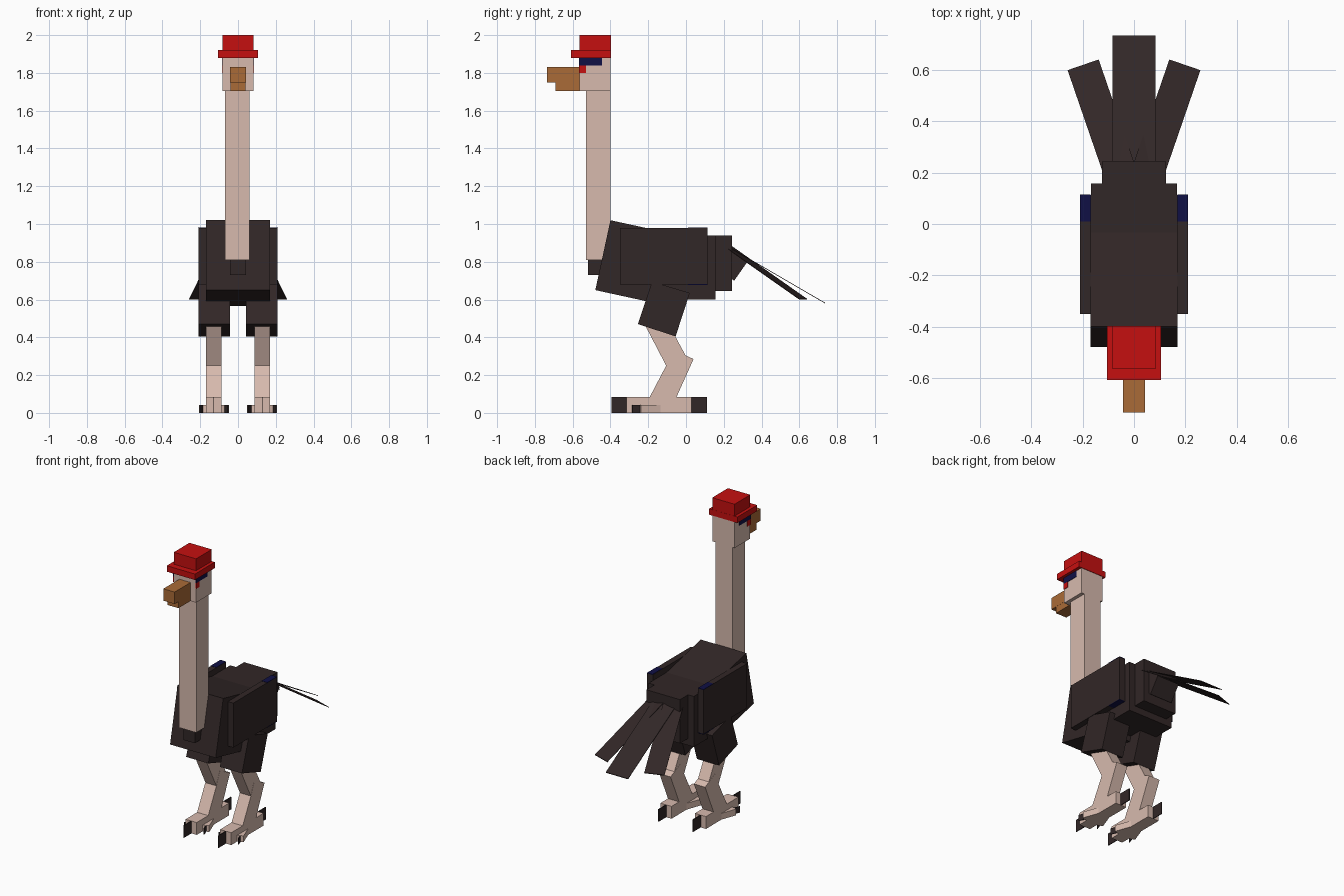
import bpy
import bmesh
from math import radians
from mathutils import Matrix, Vector

old = bpy.data.objects.get("Cube")
if old:
    bpy.data.objects.remove(old, do_unlink=True)


def material(name, rgb):
    m = bpy.data.materials.new(name)
    m.use_nodes = True
    m.diffuse_color = (*rgb, 1)
    m.node_tree.nodes["Principled BSDF"].inputs["Base Color"].default_value = (*rgb, 1)
    return m


DARK = material("dark_feather", (0.031, 0.02, 0.02))
SKIN = material("pale_skin", (0.68, 0.49, 0.42))
RED = material("hat_red", (0.56, 0.005, 0.005))
BEAK = material("beak_brown", (0.40, 0.145, 0.038))
NAVY = material("navy", (0.005, 0.005, 0.06))


def prism(name, mat, x0, x1, pts, matrix=None):
    """Extrude a (y, z) outline from x0 to x1."""
    bm = bmesh.new()
    face = bm.faces.new([bm.verts.new((x0, y, z)) for y, z in pts])
    ext = bmesh.ops.extrude_face_region(bm, geom=[face])
    new = [v for v in ext["geom"] if isinstance(v, bmesh.types.BMVert)]
    bmesh.ops.translate(bm, verts=new, vec=(x1 - x0, 0, 0))
    bmesh.ops.recalc_face_normals(bm, faces=bm.faces)
    if matrix:
        bm.transform(matrix)
        bmesh.ops.recalc_face_normals(bm, faces=bm.faces)
    mesh = bpy.data.meshes.new(name)
    bm.to_mesh(mesh)
    bm.free()
    mesh.materials.append(mat)
    ob = bpy.data.objects.new(name, mesh)
    bpy.context.collection.objects.link(ob)
    return ob


def box(name, mat, x0, x1, y0, y1, z0, z1, matrix=None):
    return prism(name, mat, x0, x1, [(y0, z0), (y1, z0), (y1, z1), (y0, z1)], matrix)


# head, beak and hat
box("head", SKIN, -.083, .083, -.565, -.4, 1.705, 1.89)
box("upper_beak", BEAK, -.042, .042, -.735, -.565, 1.75, 1.83)
box("lower_beak", BEAK, -.041, .041, -.692, -.565, 1.705, 1.75)
box("hat_brim", RED, -.105, .105, -.608, -.397, 1.88, 1.92)
box("hat_crown", RED, -.083, .083, -.565, -.398, 1.92, 2.0)

# neck
box("neck", SKIN, -.068, .06, -.53, -.4, .81, 1.71)
box("neck_base", DARK, -.042, .042, -.52, -.4, .73, .81)

# body
prism("chest", DARK, -.17, .17, [(-.4, 1.02), (-.48, .65), (-.09, .565), (-.01, .935)])
box("back", DARK, -.168, .168, -.1, .157, .6, .94)
box("rump", DARK, -.125, .125, .1, .243, .645, .94)
prism("tail_base", DARK, -.083, .083, [(.2, .9), (.325, .8), (.255, .7), (.2, .74)])

# central tail feather
prism("middle_tail_feather", DARK, -.083, .083,
      [(.22, .88), (.735, .58), (.735, .584), (.22, .884)])

for side, s in (("left", 1), ("right", -1)):
    flip = Matrix.Scale(s, 4, Vector((1, 0, 0)))

    # eye markings
    box(side + "_eye", NAVY, .081, .086, -.567, -.445, 1.838, 1.88, flip)
    box(side + "_cheek_spot", RED, .081, .086, -.567, -.53, 1.8, 1.838, flip)

    # wing with navy tip patches above and below
    box(side + "_wing", DARK, .168, .21, -.35, .113, .68, .98, flip)
    for z, label in ((.978, "upper"), (.678, "lower")):
        box(side + "_wing_patch_" + label, NAVY, .169, .211, .01, .114, z, z + .004, flip)

    # splayed tail feather
    splay = flip @ Matrix.Translation((.068, .242, 0)) @ Matrix.Rotation(radians(-19), 4, "Z")
    prism(side + "_tail_feather", DARK, -.064, .064,
          [(-.03, .885), (.4, .6), (.4, .604), (-.03, .889)], splay)

    # leg
    prism(side + "_thigh", DARK, .043, .208,
          [(-.255, .47), (-.055, .405), (.02, .635), (-.18, .695)], flip)
    prism(side + "_upper_shin", SKIN, .088, .169,
          [(-.23, .49), (-.105, .25), (0, .3), (-.13, .54)], flip)
    prism(side + "_lower_shin", SKIN, .087, .17,
          [(-.07, .335), (-.105, .25), (-.215, .04), (-.07, .04), (.04, .285)], flip)

    # foot with front and back claws
    box(side + "_foot", SKIN, .087, .17, -.315, .03, 0, .083, flip)
    box(side + "_front_claw", DARK, .126, .131, -.395, -.315, 0, .083, flip)
    box(side + "_back_claw", DARK, .126, .131, .03, .11, 0, .083, flip)

    # splayed side toes
    for label, angle in (("outer", 20), ("inner", -20)):
        turn = flip @ Matrix.Translation((.128, -.08, 0)) @ Matrix.Rotation(radians(angle), 4, "Z")
        box(f"{side}_{label}_toe", SKIN, -.021, .021, -.175, 0, 0, .042, turn)
        box(f"{side}_{label}_toe_claw", DARK, -.0025, .0025, -.217, -.175, 0, .042, turn)
